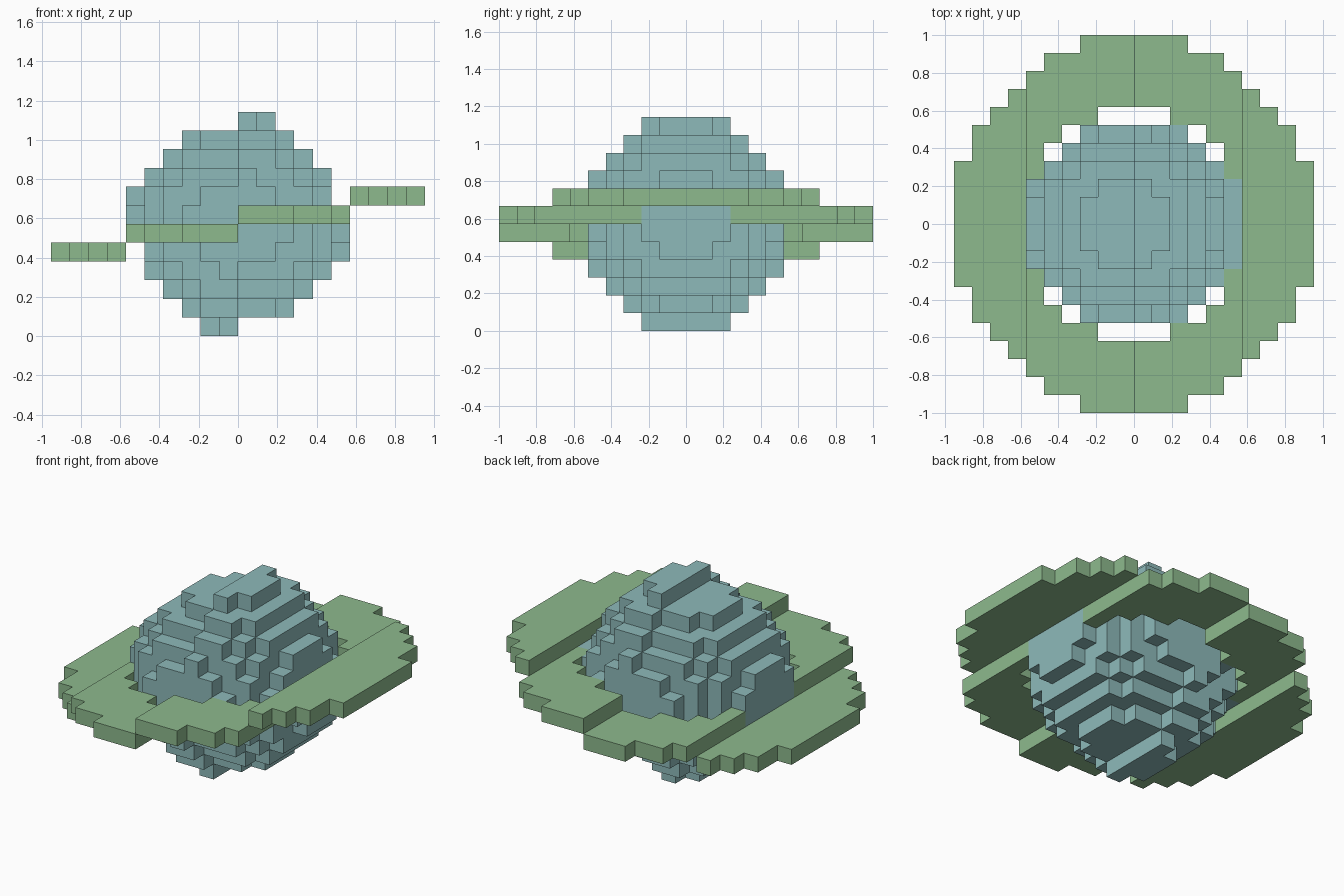
import bpy, bmesh, math

if "Cube" in bpy.data.objects:
    bpy.data.objects.remove(bpy.data.objects["Cube"], do_unlink=True)

UNIT = 2 / 21  # edge of one block


def make_material(name, rgb):
    mat = bpy.data.materials.new(name)
    mat.use_nodes = True
    colour = (*rgb, 1)
    mat.diffuse_color = colour
    mat.node_tree.nodes["Principled BSDF"].inputs["Base Color"].default_value = colour
    return mat


def build_blocks(name, cells, mat):
    """Skin a set of block cells, keeping only the outer faces."""
    bm = bmesh.new()
    corners = {}

    def vert(p):
        if p not in corners:
            x, y, z = p
            corners[p] = bm.verts.new((x * UNIT, (y - 0.5) * UNIT, z * UNIT))
        return corners[p]

    for cell in sorted(cells):
        for axis in range(3):
            u, v = (axis + 1) % 3, (axis + 2) % 3
            for side in (0, 1):
                neighbour = list(cell)
                neighbour[axis] += 2 * side - 1
                if tuple(neighbour) in cells:
                    continue
                loop = []
                for du, dv in ((0, 0), (1, 0), (1, 1), (0, 1)):
                    p = list(cell)
                    p[axis] += side
                    p[u] += du
                    p[v] += dv
                    loop.append(vert(tuple(p)))
                bm.faces.new(loop if side else loop[::-1])

    # Merge neighbouring blocks into large flat faces
    bmesh.ops.dissolve_limit(bm, angle_limit=math.radians(1),
                             verts=bm.verts[:], edges=bm.edges[:])
    mesh = bpy.data.meshes.new(name)
    bm.to_mesh(mesh)
    bm.free()
    mesh.materials.append(mat)
    obj = bpy.data.objects.new(name, mesh)
    bpy.context.collection.objects.link(obj)
    return obj


# Planet: top block (hex) of each column, by distance from the middle row;
# one word per column outward from the centre
right_tops = "bbba98 bbaa97 aaa986 99987 8876 666".split()
left_tops = "aaa987 aaa987 aa9986 99987 8887 776".split()
top_layer = 11


def planet_half(tops, opposite):
    """Blocks of one half; its underside is the other half turned over."""
    for k, (upper, lower) in enumerate(zip(tops, opposite)):
        for d, (hi, lo) in enumerate(zip(upper, lower)):
            for z in range(top_layer - int(lo, 16), int(hi, 16) + 1):
                yield k, d, z
                yield k, -d, z


planet = set(planet_half(right_tops, left_tops))
planet |= {(-1 - k, y, z) for k, y, z in planet_half(left_tops, right_tops)}

# Ring: outer and inner half-depth per column, stepping up from left to right
ring_outer = [10, 10, 10, 9, 9, 8, 7, 6, 5, 3]
ring_hole = [6, 6, 5, 5, 4, 2, -1, -1, -1, -1]
ring = set()
for k, (outer, hole) in enumerate(zip(ring_outer, ring_hole)):
    for x in (k, -1 - k):
        level = 6 + x // 6
        for y in range(-outer, outer + 1):
            if abs(y) > hole:
                ring.add((x, y, level))

build_blocks("planet", planet, make_material("pale teal", (0.27, 0.49, 0.49)))
build_blocks("ring", ring, make_material("soft green", (0.27, 0.49, 0.27)))
